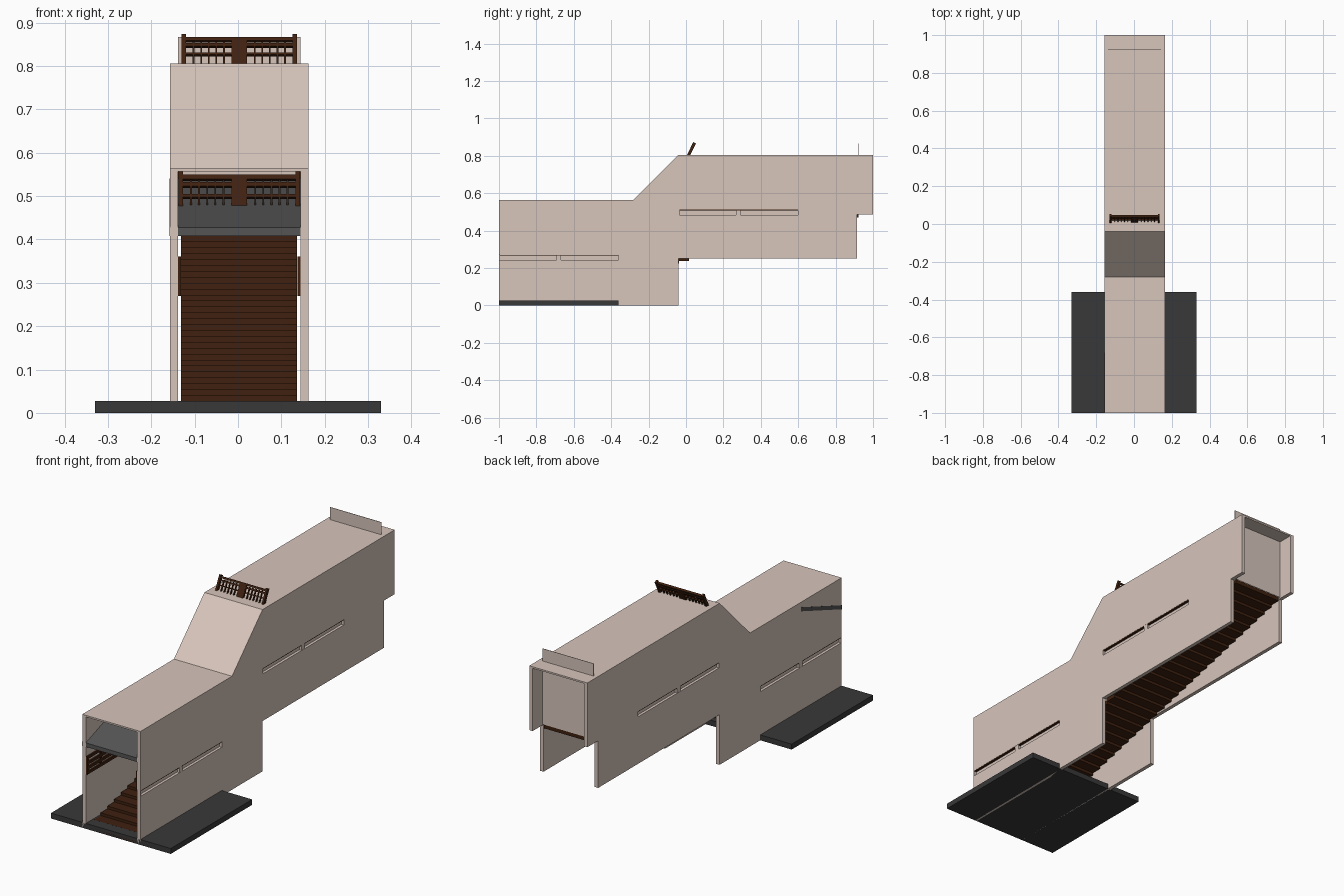
import bpy, bmesh, math
from mathutils import Matrix, Vector

if "Cube" in bpy.data.objects:
    bpy.data.objects.remove(bpy.data.objects["Cube"])


def material(name, rgb):
    m = bpy.data.materials.new(name)
    m.diffuse_color = (*rgb, 1)
    m.use_nodes = True
    m.node_tree.nodes["Principled BSDF"].inputs["Base Color"].default_value = m.diffuse_color
    return m


PLASTER = material("plaster", (0.68, 0.56, 0.50))
WOOD = material("dark_wood", (0.05, 0.015, 0.005))
STONE = material("dark_stone", (0.04, 0.04, 0.04))
SLATE = material("slate", (0.09, 0.09, 0.09))


def finish(name, bm, mat):
    bmesh.ops.recalc_face_normals(bm, faces=bm.faces)
    me = bpy.data.meshes.new(name)
    bm.to_mesh(me)
    bm.free()
    ob = bpy.data.objects.new(name, me)
    bpy.context.collection.objects.link(ob)
    if mat:
        me.materials.append(mat)
    return ob


def add_box(bm, x0, x1, y0, y1, z0, z1):
    size = Matrix.Diagonal((x1 - x0, y1 - y0, z1 - z0, 1))
    mid = Matrix.Translation(((x0 + x1) / 2, (y0 + y1) / 2, (z0 + z1) / 2))
    bmesh.ops.create_cube(bm, size=1, matrix=mid @ size)


def boxes(name, items, mat):
    bm = bmesh.new()
    for b in items:
        add_box(bm, *b)
    return finish(name, bm, mat)


def extrude_x(name, profile, x0, x1, mat):
    """Prism from a y/z outline."""
    bm = bmesh.new()
    face = bm.faces.new([bm.verts.new((x0, y, z)) for y, z in profile])
    ext = bmesh.ops.extrude_face_region(bm, geom=[face])
    verts = [v for v in ext["geom"] if isinstance(v, bmesh.types.BMVert)]
    bmesh.ops.translate(bm, verts=verts, vec=(x1 - x0, 0, 0))
    return finish(name, bm, mat)


XL, XL_IN, XR_IN, XR = -0.157, -0.138, 0.144, 0.163
SLOTS = [(-1.0, -0.36, 0.242, 0.27), (-0.04, 0.60, 0.484, 0.512)]

# Base slab
boxes("base_slab", [(-0.33, 0.33, -1, -0.36, 0, 0.027)], STONE)

# Side walls with shallow outer slots
wall = [(-1, 0), (-0.04, 0), (-0.04, 0.25), (0.915, 0.25), (0.915, 0.485),
        (1, 0.485), (1, 0.805), (-0.04, 0.805), (-0.28, 0.565), (-1, 0.565)]
for side, x0, x1, out, sgn in (("left", XL, XL_IN, XL, 1), ("right", XR_IN, XR, XR, -1)):
    w = extrude_x(side + "_wall", wall, x0, x1, PLASTER)
    inner = out + sgn * 0.013
    lo, hi = sorted((out - sgn * 0.02, inner))
    cutter = boxes(side + "_slot_cutter",
                   [(lo, hi, y0 + 0.004, y1, z0, z1) for y0, y1, z0, z1 in SLOTS], None)
    cutter.hide_render = True
    cutter.hide_set(True)
    mod = w.modifiers.new("slots", "BOOLEAN")
    mod.object = cutter
    mod.solver = 'EXACT'
    # Timber lining at the top of each slot, and a small block at its middle
    lo, hi = sorted((out + sgn * 0.001, inner))
    boxes(side + "_slot_lining", [(lo, hi, y0 + 0.005, y1, z1 - 0.004, z1)
                                  for y0, y1, z0, z1 in SLOTS], WOOD)
    boxes(side + "_slot_block", [(lo, hi, (y0 + y1) / 2 - 0.012, (y0 + y1) / 2 + 0.012, z0, z1)
                                 for y0, y1, z0, z1 in SLOTS], PLASTER)

# Stepped roof
t = 0.008
extrude_x("roof", [(-1, 0.565), (-0.28, 0.565), (-0.04, 0.805), (1, 0.805), (1, 0.805 - t),
                   (-0.037, 0.805 - t), (-0.277, 0.565 - t), (-1, 0.565 - t)],
          XL_IN, XR_IN, PLASTER)

# End screen rising through the roof
boxes("end_screen", [(XL_IN, XR_IN, 0.922, 0.924, 0.49, 0.867)], PLASTER)

# Staircase with a stepped underside
N = 36
rise, run = 0.49 / N, 1.915 / N
boxes("stairs", [(-0.131, 0.136, -1 + i * run, -1 + (i + 1) * run + 0.006,
                  max(0.002, i * rise - 0.006), (i + 1) * rise) for i in range(N)], WOOD)

# Sloping canopy inside the entrance
extrude_x("entrance_canopy", [(-1, 0.408), (-1, 0.428), (-0.68, 0.54), (-0.68, 0.52)],
          -0.158, XR_IN, SLATE)


def lattice(bm, length, height, d=0.008, cells=6):
    """Upright lattice panel centred on the origin, standing on z = 0."""
    h = length / 2
    for s in (-1, 1):
        a, b = sorted((s * h, s * (h - 0.010)))
        add_box(bm, a, b, -d, d, 0, height)                      # end posts
        for k in range(1, cells):
            x = s * (0.018 + (h - 0.028) * k / cells)
            add_box(bm, x - 0.002, x + 0.002, -d * 0.5, d * 0.5, 0, height * 0.8)
    add_box(bm, -0.018, 0.018, -d * 0.7, d * 0.7, 0, height * 0.9)  # middle panel
    for z, th in ((0.03, 0.07), (0.40, 0.06), (0.66, 0.09), (0.82, 0.11)):
        add_box(bm, -h, h, -d * 0.7, d * 0.7, z * height, (z + th) * height)


def place_lattice(name, length, height, where, tilt=0, turn=0):
    bm = bmesh.new()
    lattice(bm, length, height)
    m = Matrix.Translation(Vector(where)) @ Matrix.Rotation(turn, 4, 'Z') @ Matrix.Rotation(tilt, 4, 'X')
    bmesh.ops.transform(bm, matrix=m, verts=bm.verts)
    return finish(name, bm, WOOD)


# Leaning lattices: one on the roof, one above the canopy
place_lattice("roof_lattice", 0.266, 0.084, (0.003, 0.009, 0.794), math.radians(-26))
place_lattice("entrance_lattice", 0.28, 0.108, (0.003, -0.86, 0.457), math.radians(-26))

# Handrails along the inner walls, above the slots
for side, x0, x1 in (("left", XL_IN, -0.131), ("right", 0.137, XR_IN)):
    parts = []
    for y0, y1, z0, z1 in SLOTS:
        parts += [(x0, x1, y0 + 0.002, y1, z1 + dz, z1 + dz + 0.014) for dz in (0, 0.024, 0.048, 0.076)]
        for k in range(7):
            y = y0 + 0.002 + (y1 - y0 - 0.014) * k / 6
            parts.append((x0, x1, y, y + 0.012, z1, z1 + 0.09))
    boxes(side + "_handrail", parts, WOOD)
